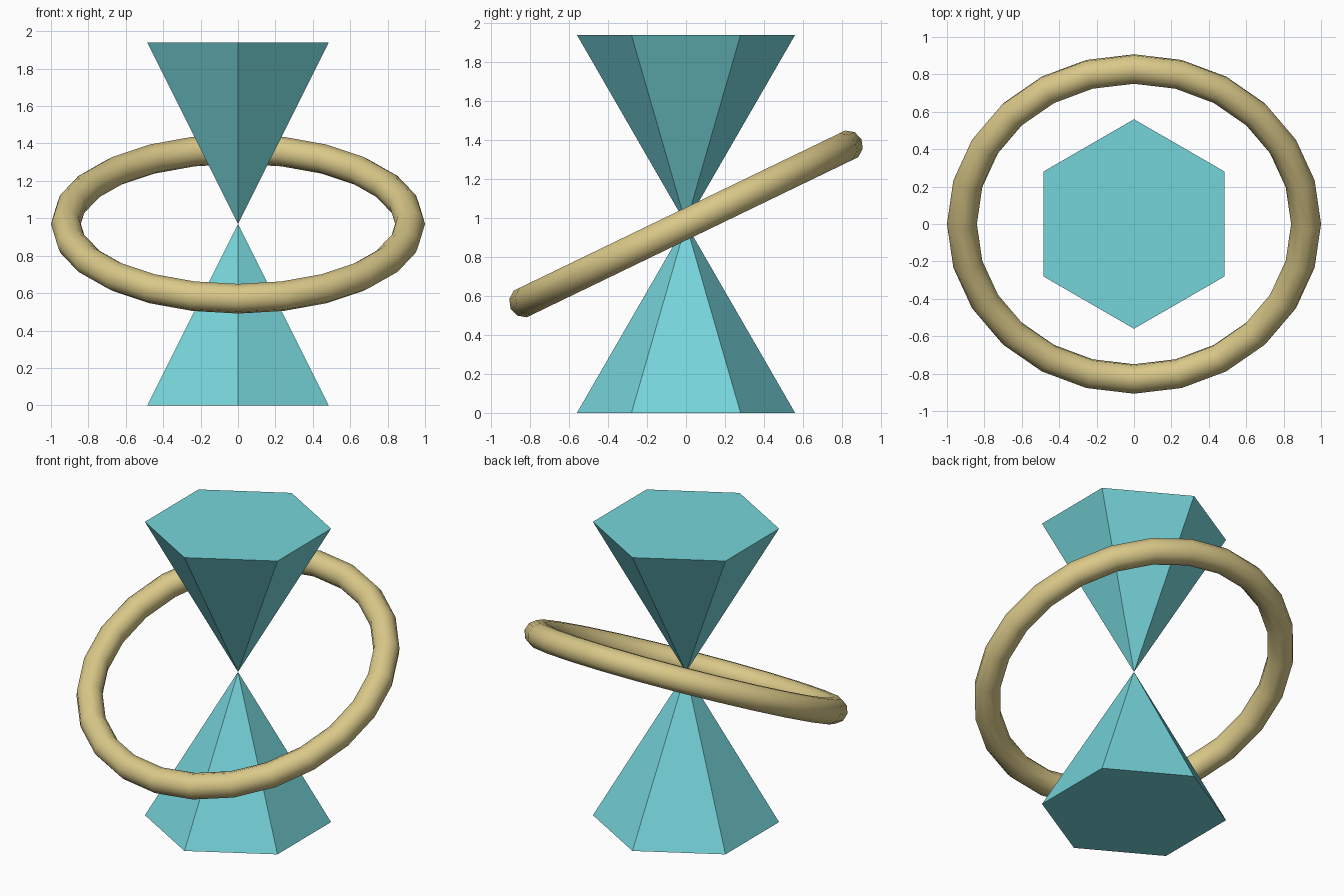
import bpy
import math

if "Cube" in bpy.data.objects:
    bpy.data.objects.remove(bpy.data.objects["Cube"], do_unlink=True)

HALF = 0.97        # height of each pyramid, and height of the shared tip
TILT = 0.45        # ring tilt in radians, raised at the back


def make_material(name, rgb):
    mat = bpy.data.materials.new(name)
    mat.use_nodes = True
    mat.diffuse_color = (*rgb, 1)
    mat.node_tree.nodes["Principled BSDF"].inputs["Base Color"].default_value = (*rgb, 1)
    return mat


teal = make_material("teal", (0.18, 0.66, 0.70))
gold = make_material("pale gold", (0.70, 0.58, 0.25))

# Two hexagonal pyramids meeting tip to tip, corners towards front and back
for name, z, flip in (("lower_pyramid", HALF / 2, 0), ("upper_pyramid", HALF * 1.5, math.pi)):
    bpy.ops.mesh.primitive_cone_add(vertices=6, radius1=0.56, radius2=0, depth=HALF,
                                    location=(0, 0, z), rotation=(flip, 0, 0))
    pyramid = bpy.context.object
    pyramid.name = name
    pyramid.data.materials.append(teal)

# Tilted ring around the waist
bpy.ops.mesh.primitive_torus_add(major_radius=0.92, minor_radius=0.08,
                                 major_segments=24, minor_segments=10,
                                 location=(0, 0, HALF), rotation=(TILT, 0, 0))
ring = bpy.context.object
ring.name = "tilted_ring"
ring.data.materials.append(gold)
bpy.ops.object.shade_smooth()
